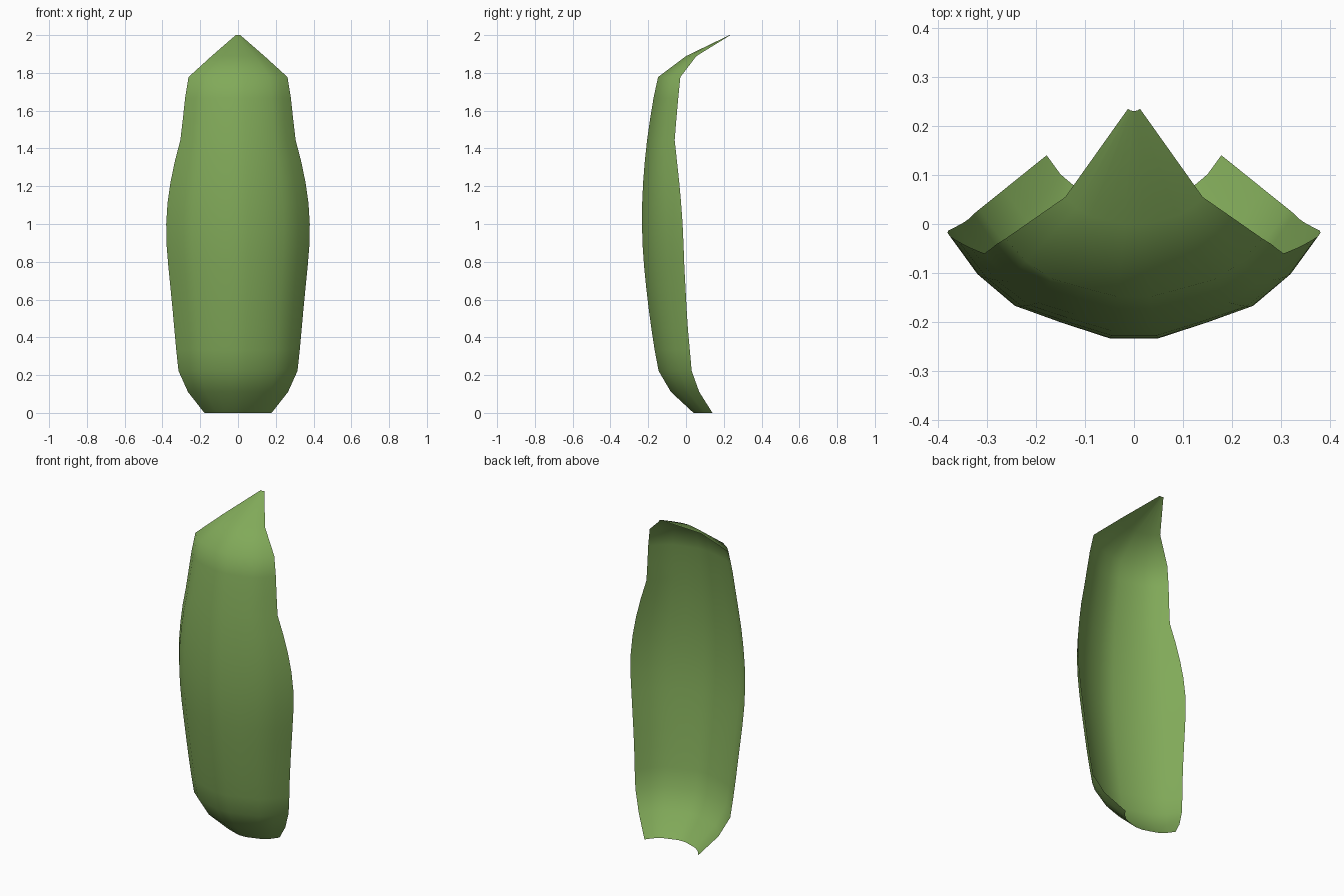
import bpy
import bmesh

if "Cube" in bpy.data.objects:
    bpy.data.objects.remove(bpy.data.objects["Cube"])

# Curved petal: equally spaced rows from base to tip
# each row: (half width, y of middle, y of side edge)
rows = [
    (.178, .040, .140), (.265, -.080, .070), (.315, -.145, .030),
    (.327, -.166, .020), (.337, -.183, .010), (.347, -.198, .003),
    (.358, -.211, -.003), (.369, -.222, -.009), (.378, -.230, -.013),
    (.380, -.233, -.018), (.373, -.232, -.026), (.357, -.227, -.036),
    (.334, -.218, -.048), (.305, -.206, -.060), (.292, -.190, -.051),
    (.280, -.172, -.041), (.262, -.148, -.030), (.140, .000, .055),
    (.012, .230, .235),
]
# Half cross-section: (fraction of width, fraction of depth)
half = [(.13, 0), (.39, .15), (.64, .31), (.84, .61), (1, 1)]
section = [(-u, v) for u, v in reversed(half)] + half

bm = bmesh.new()
grid = []
for i, (w, mid, edge) in enumerate(rows):
    z = 2 * i / (len(rows) - 1)
    grid.append([bm.verts.new((u * w, mid + v * (edge - mid), z)) for u, v in section])
for a, b in zip(grid, grid[1:]):
    for k in range(len(section) - 1):
        bm.faces.new((a[k], a[k + 1], b[k + 1], b[k]))

mesh = bpy.data.meshes.new("petal")
bm.to_mesh(mesh)
bm.free()
petal = bpy.data.objects.new("petal", mesh)
bpy.context.collection.objects.link(petal)
for p in mesh.polygons:
    p.use_smooth = True

# Leaf green
green = bpy.data.materials.new("leaf_green")
green.diffuse_color = (.22, .40, .10, 1)
green.use_nodes = True
green.node_tree.nodes["Principled BSDF"].inputs["Base Color"].default_value = green.diffuse_color
mesh.materials.append(green)
